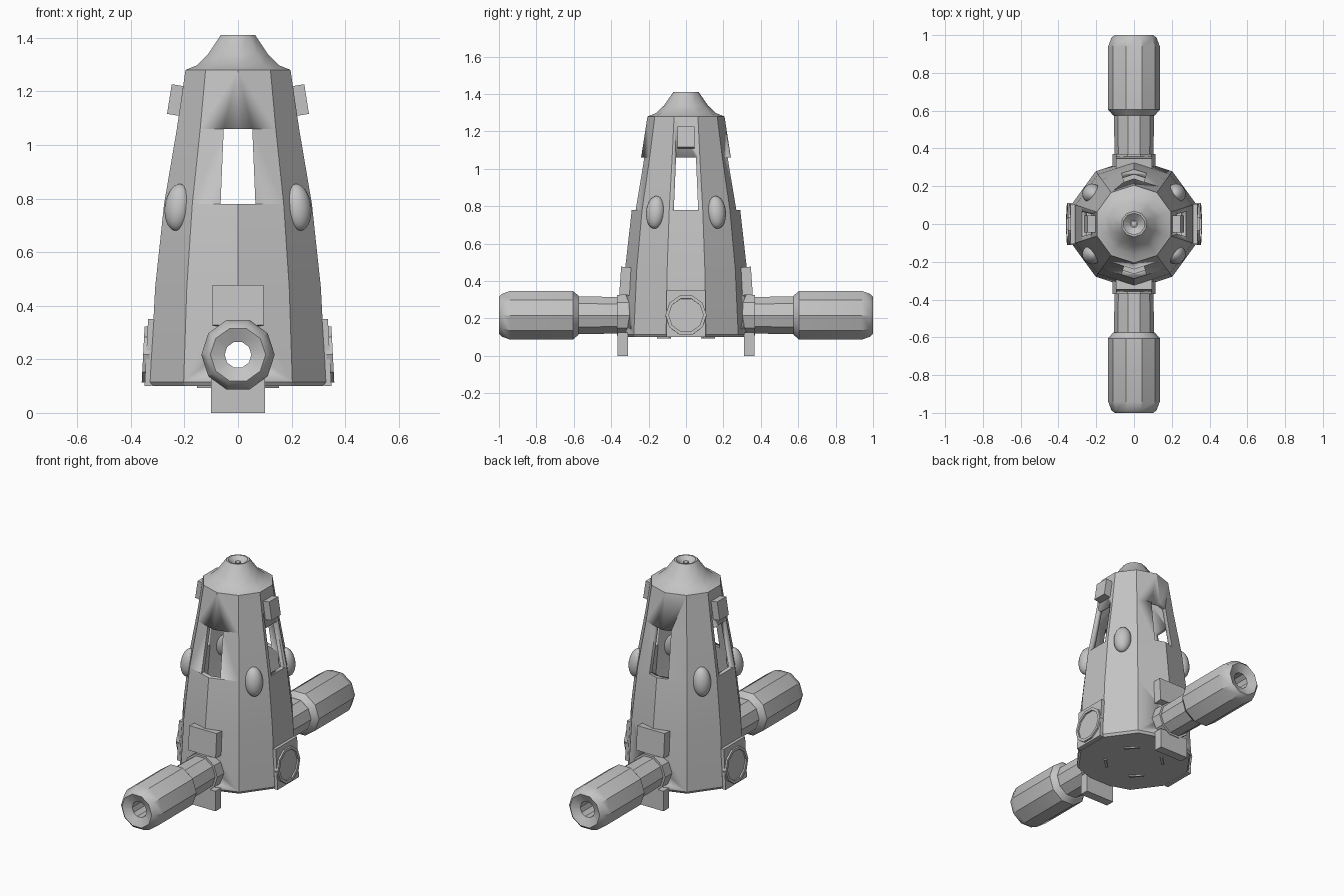
import bpy, bmesh
from math import radians, sin, cos, pi
from mathutils import Matrix

cube = bpy.data.objects.get("Cube")
if cube:
    bpy.data.objects.remove(cube, do_unlink=True)

grey = bpy.data.materials.new("plain grey")
grey.use_nodes = True
grey.diffuse_color = (0.55, 0.55, 0.55, 1)
grey.node_tree.nodes["Principled BSDF"].inputs["Base Color"].default_value = grey.diffuse_color


def turn(deg, axis="Z"):
    return Matrix.Rotation(radians(deg), 4, axis)


def move(x, y, z):
    return Matrix.Translation((x, y, z))


def finish(name, bm, matrix):
    """Turn a bmesh into a named, shaded object."""
    bmesh.ops.transform(bm, matrix=matrix, verts=bm.verts)
    bmesh.ops.recalc_face_normals(bm, faces=bm.faces)
    mesh = bpy.data.meshes.new(name)
    bm.to_mesh(mesh)
    bm.free()
    mesh.materials.append(grey)
    ob = bpy.data.objects.new(name, mesh)
    bpy.context.collection.objects.link(ob)
    bpy.ops.object.select_all(action="DESELECT")
    ob.select_set(True)
    bpy.context.view_layer.objects.active = ob
    bpy.ops.object.shade_smooth_by_angle(angle=radians(30))
    return ob


def lathe(name, profile, matrix=Matrix(), ring=False, sides=10, phase=0.0):
    """Revolve (radius, height) points; ring joins the last point to the first."""
    bm = bmesh.new()
    loops = [[bm.verts.new((r * cos(phase + 2 * pi * i / sides),
                            r * sin(phase + 2 * pi * i / sides), h))
              for i in range(sides)] for r, h in profile]
    for a, b in zip(loops, loops[1:] + (loops[:1] if ring else [])):
        for i in range(sides):
            j = (i + 1) % sides
            bm.faces.new((a[i], a[j], b[j], b[i]))
    bmesh.ops.remove_doubles(bm, verts=bm.verts, dist=1e-5)
    return finish(name, bm, matrix)


def box(name, size, matrix, top_scale=1.0):
    bm = bmesh.new()
    bmesh.ops.create_cube(bm, size=1)
    for v in bm.verts:
        if v.co.z > 0:
            v.co.x *= top_scale
    bmesh.ops.scale(bm, vec=size, verts=bm.verts)
    return finish(name, bm, matrix)


def cut(target, cutter):
    cutter.hide_render = True
    cutter.hide_viewport = True
    mod = target.modifiers.new(cutter.name, "BOOLEAN")
    mod.operation = "DIFFERENCE"
    mod.solver = "EXACT"
    mod.object = cutter


# Hollow ten-sided tower, corners at front and back
corner = pi / 2
wall = [(0.345, 0.115), (0.325, 0.47), (0.29, 0.78), (0.24, 1.06), (0.206, 1.28)]
tower = lathe("tower", [(0, 0.1), (0.335, 0.1)] + wall + [(0, 1.28)], phase=corner)
hollow = [(r - 0.028, min(max(h, 0.13), 1.26)) for r, h in wall]
cut(tower, lathe("hollow_cutter", [(0, 0.13)] + hollow + [(0, 1.26)], phase=corner))
for i, name in enumerate(("front_window_cutter", "side_window_cutter")):
    cut(tower, box(name, (0.13, 1, 0.28), turn(90 * i) @ move(0, 0, 0.92), 0.82))
axis_z = 0.217
forward = turn(90, "X")
cut(tower, lathe("bore_cutter", [(0, -0.5), (0.05, -0.5), (0.05, 0.5), (0, 0.5)],
                 move(0, 0, axis_z) @ forward, sides=20))

# Flared roof with dished top and small pin
lathe("roof", [(0, 1.28), (0.206, 1.28), (0.162, 1.297), (0.118, 1.338),
               (0.068, 1.41), (0.058, 1.41), (0.02, 1.375), (0, 1.375)], phase=corner)
lathe("roof_pin", [(0, 1.37), (0.015, 1.37), (0.015, 1.395), (0, 1.402)])

# Front and back arms, blocks and feet
for side, a in (("front", 0), ("back", 180)):
    pose = turn(a)
    out = pose @ move(0, 0, axis_z) @ forward
    lathe(side + "_barrel", [(0.05, 0.56), (0.11, 0.575), (0.137, 0.605), (0.137, 0.94),
                             (0.12, 0.985), (0.103, 1.0), (0.05, 0.975)], out, ring=True)
    lathe(side + "_arm", [(0.05, 0.3), (0.1, 0.3), (0.105, 0.48), (0.105, 0.58),
                          (0.05, 0.58)], out, ring=True)
    lathe(side + "_collar", [(0.05, 0.3), (0.115, 0.3), (0.115, 0.37), (0.05, 0.37)],
          out, ring=True)
    box(side + "_block", (0.19, 0.06, 0.15), pose @ move(0, -0.322, 0.4) @ turn(-4, "X"))
    box(side + "_foot", (0.2, 0.055, 0.125), pose @ move(0, -0.338, 0.0625))

# Side ports and small boxes above the side windows
for side, a in (("left", 90), ("right", -90)):
    pose = turn(a)
    lean = pose @ move(0, -0.33, axis_z) @ turn(-3, "X")
    box(side + "_port_plate", (0.21, 0.025, 0.25), lean @ move(0, 0, 0.008))
    lathe(side + "_port", [(0, 0), (0.11, 0), (0.11, 0.024), (0.092, 0.024),
                           (0.092, 0.014), (0, 0.014)], lean @ forward)
    box(side + "_upper_box", (0.09, 0.055, 0.112),
        pose @ move(0, -0.229, 1.167) @ turn(-9, "X"))

# Domes on the diagonal walls and slim bars under the floor
for i, a in enumerate((36, 144, 216, 324)):
    bm = bmesh.new()
    bmesh.ops.create_uvsphere(bm, u_segments=20, v_segments=14, radius=1)
    bmesh.ops.scale(bm, vec=(0.048, 0.052, 0.088), verts=bm.verts)
    finish(f"dome_{i + 1}", bm, turn(a) @ move(0.277, 0, 0.767) @ turn(-8, "Y"))
    box(f"floor_bar_{i + 1}", (0.015, 0.09, 0.012), turn(45 + 90 * i) @ move(0.165, 0, 0.098))
